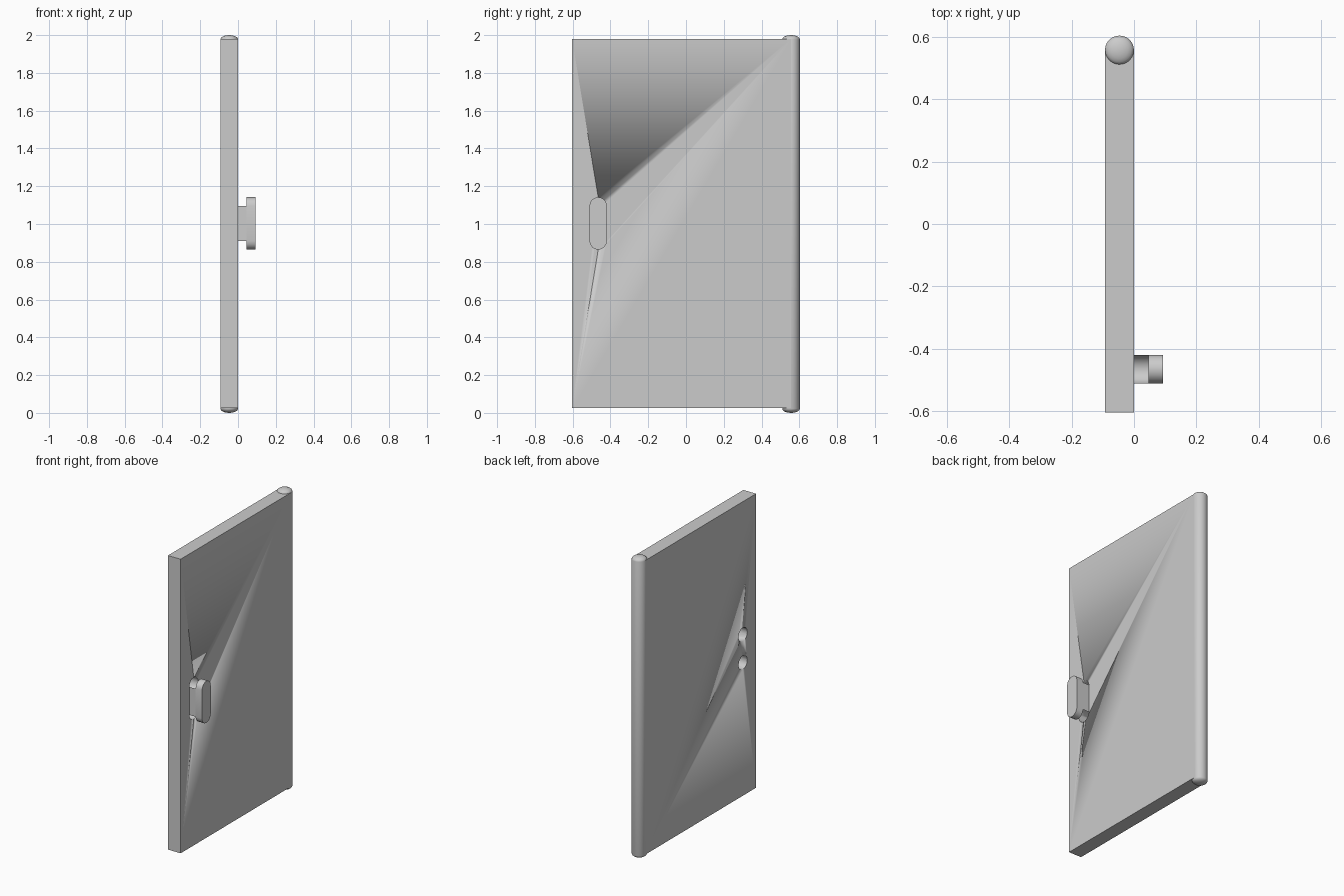
import bpy, bmesh
from math import sin, cos, pi, radians

if "Cube" in bpy.data.objects:
    bpy.data.objects.remove(bpy.data.objects["Cube"])

R = 0.046                      # hinge, handle and hole radius
HY, Z0, Z1 = -0.465, 0.91, 1.096   # handle centre line and its end centres
FACE, PLATE, FRONT = 0.0, 0.046, 0.093
HX, PY = -0.0465, 0.5565       # hinge axis
N = 8                          # segments in each half circle


def finish(name, bm):
    bmesh.ops.recalc_face_normals(bm, faces=bm.faces)
    me = bpy.data.meshes.new(name)
    bm.to_mesh(me)
    bm.free()
    ob = bpy.data.objects.new(name, me)
    bpy.context.collection.objects.link(ob)
    bpy.ops.object.select_all(action='DESELECT')
    bpy.context.view_layer.objects.active = ob
    ob.select_set(True)
    bpy.ops.object.shade_smooth_by_angle(angle=radians(30))
    return ob


def extrude_x(bm, profile, xa, xb):
    """Extrude a (y, z) outline from xa to xb."""
    face = bm.faces.new([bm.verts.new((xa, y, z)) for y, z in profile])
    top = bmesh.ops.extrude_face_region(bm, geom=[face], use_keep_orig=True)['geom']
    for v in top:
        if isinstance(v, bmesh.types.BMVert):
            v.co.x = xb


def half(zc, bulge):
    """Half circle from +y to -y, bulging up (1) or down (-1)."""
    return [(HY + R * cos(pi * i / N), zc + bulge * R * sin(pi * i / N))
            for i in range(N + 1)]


# door panel
bm = bmesh.new()
extrude_x(bm, [(-0.603, 0.025), (PY, 0.025), (PY, 1.98), (-0.603, 1.98)], -0.093, FACE)
panel = finish("door_panel", bm)

# two round holes through the panel, behind the handle
bm = bmesh.new()
for z in (Z0, Z1):
    extrude_x(bm, half(z, 1) + half(z, -1)[::-1][1:-1], -0.2, 0.1)
cutter = finish("hole_cutter", bm)
cutter.hide_render = True
cutter.hide_set(True)
mod = panel.modifiers.new("holes", 'BOOLEAN')
mod.operation = 'DIFFERENCE'
mod.solver = 'EXACT'
mod.object = cutter

# handle stem with hollowed ends that continue the holes
bm = bmesh.new()
extrude_x(bm, half(Z1, -1) + half(Z0, 1)[::-1], FACE, PLATE)
finish("handle_stem", bm)

# rounded handle grip
bm = bmesh.new()
extrude_x(bm, half(Z1, 1) + half(Z0, -1)[::-1], PLATE, FRONT)
finish("handle_grip", bm)

# hinge post with low domed ends, lathed around its axis
bm = bmesh.new()
cap = [(R * 1.01 * cos(a), 0.022 * sin(a)) for a in (pi / 2 * i / 5 for i in range(6))]
outline = [(r, 0.022 - h) for r, h in reversed(cap)] + [(r, 1.978 + h) for r, h in cap]
verts = [bm.verts.new((HX + r, PY, z)) for r, z in outline]
edges = [bm.edges.new(p) for p in zip(verts, verts[1:])]
bmesh.ops.spin(bm, geom=verts + edges, cent=(HX, PY, 0), axis=(0, 0, 1),
               angle=2 * pi, steps=24)
bmesh.ops.remove_doubles(bm, verts=bm.verts, dist=0.0005)
finish("hinge_post", bm)
